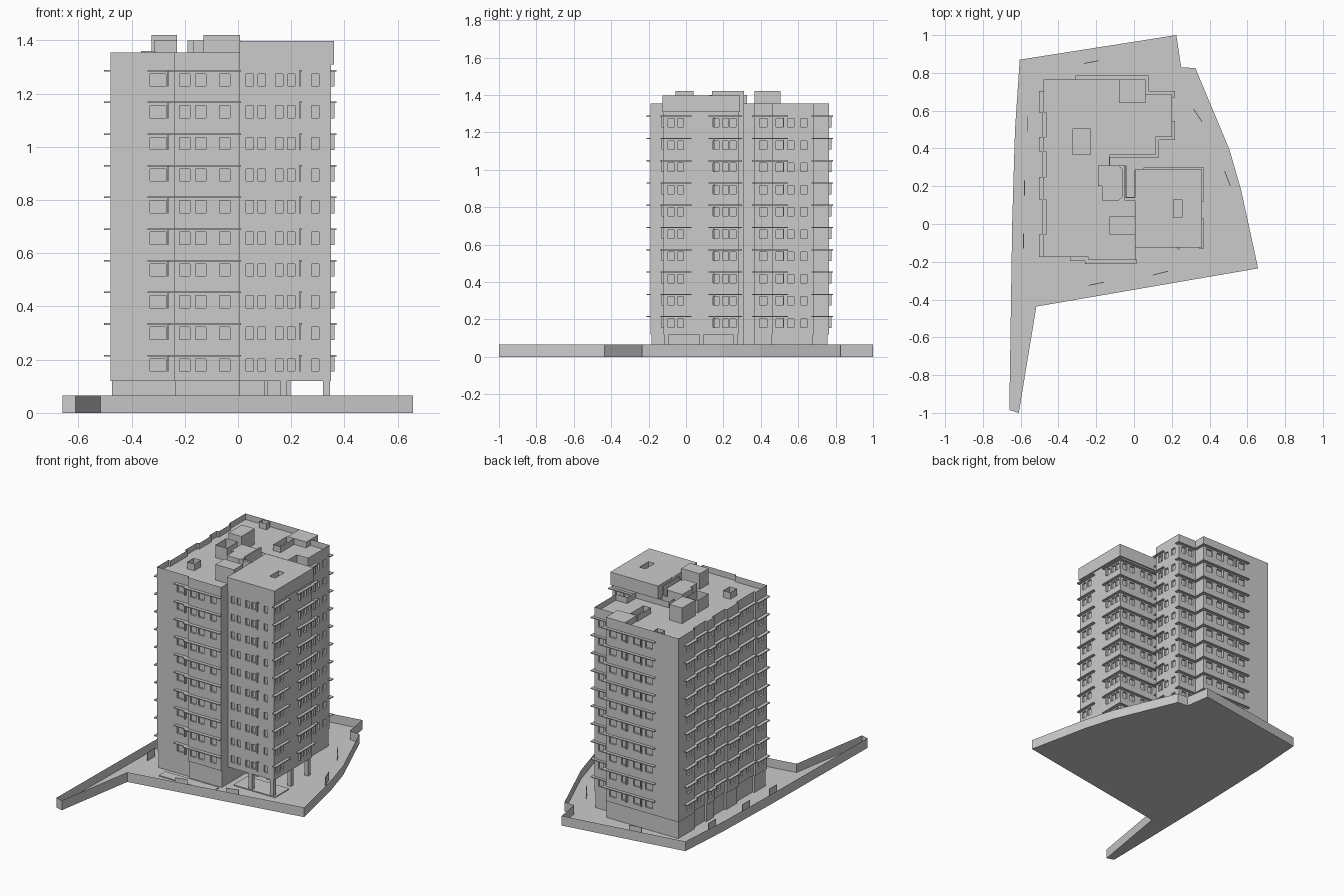
import bpy, bmesh

if "Cube" in bpy.data.objects:
    bpy.data.objects.remove(bpy.data.objects["Cube"])

LEVELS = [0.215 + 0.119 * i for i in range(10)]      # awning height of each storey
ROOF, PARAPET = 1.315, 1.355


def finish(name, bm):
    bmesh.ops.recalc_face_normals(bm, faces=bm.faces[:])
    me = bpy.data.meshes.new(name)
    bm.to_mesh(me)
    bm.free()
    ob = bpy.data.objects.new(name, me)
    bpy.context.collection.objects.link(ob)
    return ob


def boxes(name, items):
    """One object of boxes given as (x0, x1, y0, y1, z0, z1)."""
    bm = bmesh.new()
    for x0, x1, y0, y1, z0, z1 in items:
        vs = bmesh.ops.create_cube(bm, size=1)['verts']
        for v in vs:
            v.co = (x1 if v.co.x > 0 else x0, y1 if v.co.y > 0 else y0, z1 if v.co.z > 0 else z0)
    return finish(name, bm)


def extrude(bm, faces, h):
    r = bmesh.ops.extrude_face_region(bm, geom=faces)['geom']
    for v in r:
        if isinstance(v, bmesh.types.BMVert):
            v.co.z += h


def prism(name, pts, z0, z1):
    bm = bmesh.new()
    f = bm.faces.new([bm.verts.new((x, y, z0)) for x, y in pts])
    extrude(bm, [f], z1 - z0)
    return finish(name, bm)


def rim(name, pts, z0, z1, t):
    """Wall of thickness t following the inside of an outline."""
    bm = bmesh.new()
    f = bm.faces.new([bm.verts.new((x, y, z0)) for x, y in pts])
    ring = bmesh.ops.inset_region(bm, faces=[f], thickness=t, use_boundary=True,
                                  use_even_offset=True)['faces']
    bm.faces.remove(f)
    extrude(bm, ring, z1 - z0)
    return finish(name, bm)


def rect(x0, x1, y0, y1):
    return [(x0, y0), (x1, y0), (x1, y1), (x0, y1)]


def cut(ob, cutter):
    m = ob.modifiers.new("cut", 'BOOLEAN')
    m.object, m.operation, m.solver = cutter, 'DIFFERENCE', 'EXACT'
    bpy.context.view_layer.objects.active = ob
    bpy.ops.object.modifier_apply(modifier=m.name)
    bpy.data.objects.remove(cutter)


def windows(rows, d=0.012):
    """rows: (axis along wall, wall position, window centres, width); boxes through the wall face."""
    out = []
    for axis, w, centres, width in rows:
        for c in centres:
            a, b = c - width / 2, c + width / 2
            for z in LEVELS:
                s = (a, b, w - d, w + d) if axis == 'x' else (w - d, w + d, a, b)
                out.append(s + (z - 0.058, z - 0.012))
    return out


# plot floor and boundary wall
plot = [(-.605, .87), (.224, 1), (.25, .83), (.325, .825), (.505, .395), (.567, .18), (.657, -.235),
        (-.517, -.437), (-.61, -1), (-.66, -.985), (-.645, 0), (-.63, .5)]
prism("plot_floor", plot, 0, 0.006)
rim("boundary_wall", plot, 0, 0.065, 0.008)

# standing panels along the boundary
for i, (x0, y0, x1, y1) in enumerate([(-.265, .85, -.185, .865), (.315, .61, .36, .54), (.48, .28, .51, .2),
                                      (.1, -.27, .18, -.25), (-.24, -.325, -.16, -.308),
                                      (-.565, .49, -.565, .57), (-.58, .15, -.58, .23), (-.585, -.13, -.585, -.05)]):
    n = 0.002
    dx, dy = (n, 0) if abs(x1 - x0) < abs(y1 - y0) else (0, n)
    prism(f"boundary_panel_{i}", [(x0 - dx, y0 - dy), (x1 - dx, y1 - dy), (x1 + dx, y1 + dy), (x0 + dx, y0 + dy)],
          0.004, 0.062)

# west block body, with shallow bays along its west wall
bays = [(-.175, -.055), (.13, .25), (.385, .46), (.59, .765)]
west_edge = []
for a, b in reversed(bays):
    west_edge += [(-.465, b), (-.48, b), (-.48, a), (-.465, a)]
west_edge = west_edge[1:-1]
west = [(-.24, -.175), (-.24, -.19), (.008, -.19), (.008, .14), (-.04, .14), (-.04, .31), (-.13, .31), (-.13, .365),
        (.115, .365), (.115, .46), (.2, .46), (.2, .685), (.06, .685), (.06, .765)] + west_edge
west_block = prism("west_block", west, 0.12, ROOF)
cut(west_block, boxes("west_windows", windows([
    ('x', -.175, (-.3,), .06), ('x', -.19, (-.2, -.14, -.05), .04),
    ('x', .765, (-.26, -.17, -.08, .01), .05), ('x', .685, (.1, .155), .035),
    ('y', .2, (.5, .56, .63), .035), ('y', .115, (.412,), .04), ('x', .365, (-.06, .0, .06), .035),
    ('y', -.48, (-.115, .19, .422, .65), .05), ('y', -.465, (.0, .08, .315, .525), .035)])))
rim("west_parapet", west, ROOF, PARAPET, 0.013)
ground = [(x * .985, y * .985 + .004) for x, y in west]
prism("west_ground_floor", ground, 0, 0.12)

# east block raised on columns
east_block = prism("east_block", rect(0, .35, -.12, .28), 0.12, 1.31)
cut(east_block, boxes("east_windows", windows([
    ('x', -.12, (.045, .09, .155, .2, .29), .028),
    ('y', .35, (-.08, -.03, .16, .21, .25), .032),
    ('x', .28, (.1, .16, .25, .31), .035)])))
cap = prism("east_roof_cap", rect(.005, .36, -.125, .29), 1.31, 1.397)
cut(cap, boxes("roof_hatch", [(.21, .255, .035, .13, 1.345, 1.45)]))
boxes("columns", [(x, x + .025, y, y + .025, 0, .12) for x in (.16, .32) for y in (-.115, .07, .25)])
boxes("lobby", [(0, .1, .07, .27, 0, .12)])
boxes("paving", [(-.4, .0, -.27, -.2, 0, .012), (.05, .36, -.12, .03, 0, .012)])

# thin awnings on every storey
plan = [(-.34, -.24, -.197, -.17), (-.26, .012, -.212, -.185),
        (.345, .37, -.13, .03), (.345, .37, .12, .3), (.05, .37, .275, .298), (.23, .24, -.136, -.115),
        (-.13, .13, .352, .37), (.11, .132, .352, .46), (.11, .218, .445, .465), (.195, .218, .445, .545),
        (.195, .218, .67, .703), (.06, .218, .68, .703), (.055, .078, .68, .785), (-.31, .078, .76, .785)]
plan += [(-.503, -.475, a, min(b, .705)) for a, b in bays]
plan += [(-.488, -.46, a, b) for a, b in ((-.055, .13), (.25, .385), (.46, .59))]
boxes("awnings", [p + (z - .003, z + .003) for p in plan for z in LEVELS])

# small fins beside windows
fins = [(-.267, -.262, -.19, -.17), (.23, .234, -.132, -.115), (.345, .362, .148, .152), (.195, .212, .52, .524),
        (-.1, -.096, .76, .777), (-.21, -.206, .76, .777)]
boxes("window_fins", [f + (z - .06, z) for f in fins for z in LEVELS])

# roof structures
boxes("roof_boxes", [(-.325, -.23, .365, .505, ROOF, 1.42), (-.13, .008, -.055, .04, ROOF, 1.42),
                     (-.08, .06, .64, .765, ROOF, PARAPET), (-.05, -.042, .14, .31, ROOF, 1.42),
                     (-.05, .01, .125, .14, ROOF, 1.40)])
prism("lift_room", [(-.19, .2), (-.19, .31), (-.08, .31), (-.06, .29), (-.06, .145), (-.08, .125),
                    (-.17, .125), (-.17, .2), (-.145, .2), (-.14, .22), (-.15, .235), (-.17, .235),
                    (-.17, .2001)][:8], ROOF, 1.40)
for i, (r, h, t) in enumerate([((-.315, -.23, .21, .325), 1.40, .012), ((-.365, -.31, -.02, .05), 1.36, .012),
                               ((-.345, -.29, .715, .755), 1.355, .01), ((-.085, -.03, .495, .635), 1.355, .012)]):
    rim(f"roof_shaft_{i}", rect(*r), ROOF, h, t)
